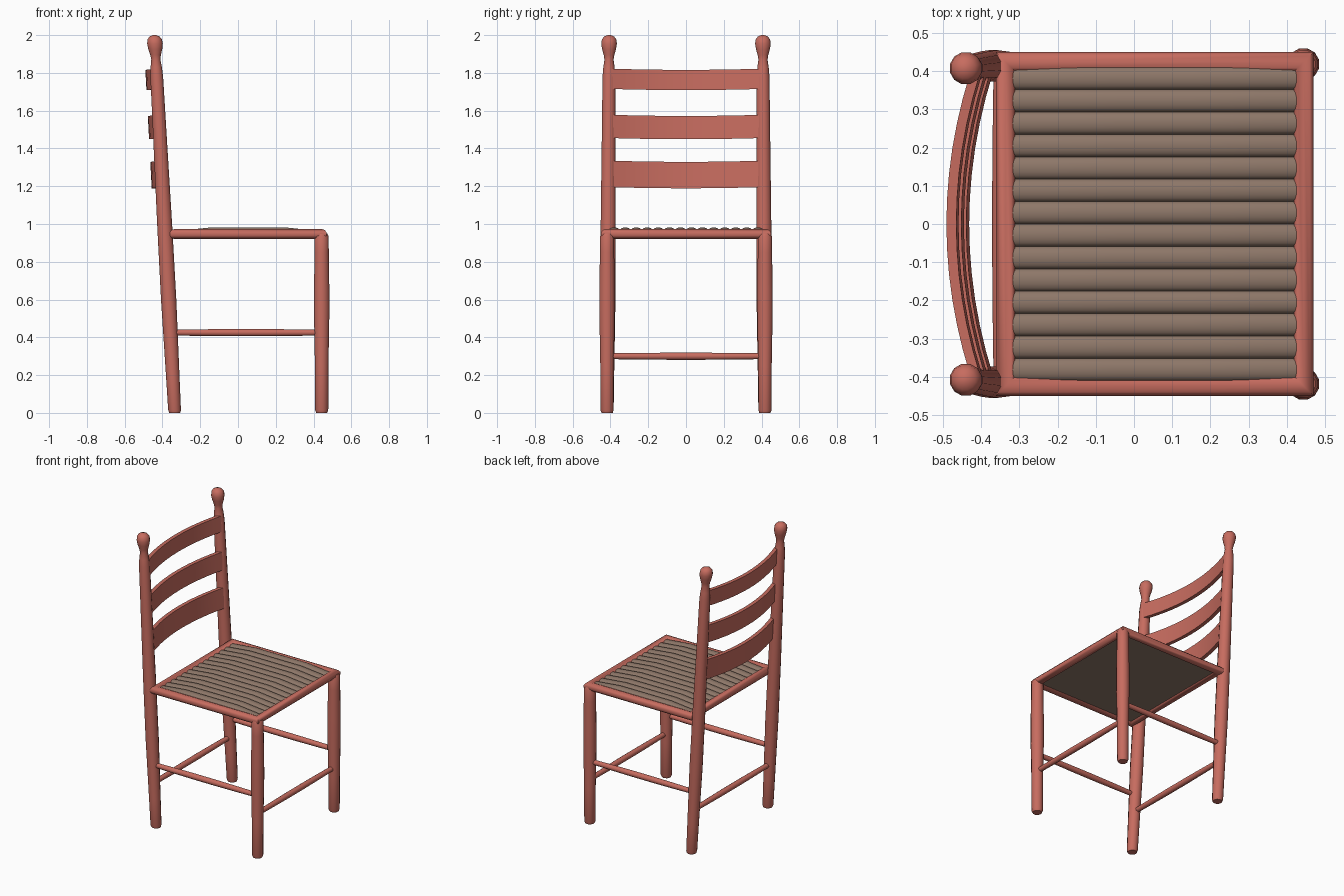
import bpy, bmesh
from math import sin, cos, pi
from mathutils import Vector

if "Cube" in bpy.data.objects:
    bpy.data.objects.remove(bpy.data.objects["Cube"], do_unlink=True)


def material(name, rgb):
    m = bpy.data.materials.new(name)
    m.use_nodes = True
    m.diffuse_color = (*rgb, 1)
    m.node_tree.nodes["Principled BSDF"].inputs["Base Color"].default_value = (*rgb, 1)
    return m


WOOD = material("red brown wood", (0.57, 0.15, 0.115))
RUSH = material("woven tan", (0.27, 0.185, 0.14))


def loft(name, rings, mat, loop=False, angle=40):
    """Skin a list of closed cross-sections; cap the ends unless looped."""
    bm = bmesh.new()
    rows = [[bm.verts.new(p) for p in ring] for ring in rings]
    n = len(rows[0])
    pairs = list(zip(rows, rows[1:]))
    if loop:
        pairs.append((rows[-1], rows[0]))
    else:
        bm.faces.new(rows[0])
        bm.faces.new(rows[-1])
    for a, b in pairs:
        for i in range(n):
            j = (i + 1) % n
            bm.faces.new((a[i], a[j], b[j], b[i]))
    bmesh.ops.recalc_face_normals(bm, faces=bm.faces)
    mesh = bpy.data.meshes.new(name)
    bm.to_mesh(mesh)
    bm.free()
    mesh.materials.append(mat)
    obj = bpy.data.objects.new(name, mesh)
    bpy.context.collection.objects.link(obj)
    bpy.ops.object.select_all(action="DESELECT")
    obj.select_set(True)
    bpy.context.view_layer.objects.active = obj
    bpy.ops.object.shade_smooth_by_angle(angle=angle * pi / 180)
    return obj


def turned(name, profile, axis, sides=12, angle=50):
    """Upright turned part: (radius, height) profile around a leaning axis."""
    rings = []
    for r, z in profile:
        x, y = axis(z)
        rings.append([(x + r * cos(2 * pi * (k + .5) / sides),
                       y + r * sin(2 * pi * (k + .5) / sides), z) for k in range(sides)])
    return loft(name, rings, WOOD, angle=angle)


def spindle(name, start, end, sides=10):
    """Thin stretcher, slightly fuller in the middle."""
    start, end = Vector(start), Vector(end)
    d = (end - start).normalized()
    up = Vector((0, 0, 1))
    side = d.cross(up)
    rings = []
    for t in (0, .2, .4, .6, .8, 1):
        r = .016 + .004 * sin(pi * t)
        c = start.lerp(end, t)
        rings.append([c + r * (cos(2 * pi * k / sides) * side + sin(2 * pi * k / sides) * up)
                      for k in range(sides)])
    return loft(name, rings, WOOD)


def post_x(z):
    return -.335 - .0535 * z


FRONT_X, LEG_Y = .443, .418
POST = [(.03, 0), (.035, .015), (.037, .2), (.042, .6), (.041, 1), (.037, 1.5), (.035, 1.78),
        (.031, 1.83), (.025, 1.87), (.029, 1.895), (.038, 1.925), (.043, 1.955),
        (.039, 1.978), (.027, 1.993), (.008, 2)]
LEG = [(.03, 0), (.036, .015), (.037, .25), (.0425, .55), (.042, .65), (.039, .85),
       (.038, .935), (.031, .95)]

# Legs and side stretchers, mirrored left and right
for word, s in (("left", 1), ("right", -1)):
    turned(f"back_post_{word}", POST, lambda z: (post_x(z), s * (.417 - .005 * z)))
    turned(f"front_leg_{word}", LEG, lambda z: (FRONT_X, s * LEG_Y))
    spindle(f"side_stretcher_{word}", (post_x(.42), s * LEG_Y, .425), (FRONT_X, s * LEG_Y, .425))

# Cross stretchers
spindle("front_stretcher", (FRONT_X, -LEG_Y, .3), (FRONT_X, LEG_Y, .3))
spindle("back_stretcher", (post_x(.3), -LEG_Y, .3), (post_x(.3), LEG_Y, .3))

# Mitred seat frame with a rounded section
CX, HX, HY, RAIL_Z, R = .054, .39, .424, .947, .0265
frame = []
for sx, sy in ((1, 1), (-1, 1), (-1, -1), (1, -1)):
    frame.append([(CX + sx * (HX + R * cos(a)), sy * (HY + R * cos(a)), RAIL_Z + R * sin(a))
                  for a in (2 * pi * (k + .5) / 10 for k in range(10))])
loft("seat_frame", frame, WOOD, loop=True)

# Woven seat: side-by-side rounded cords, crowned in the middle
CORDS, W = 14, .82
w = W / CORDS
for i in range(CORDS):
    yc = -W / 2 + w * (i + .5)
    rings = []
    for k in range(9):
        t = k / 8
        top = .945 + .02 * min(1, 4 * t, 4 * (1 - t))
        arc = [(CX + HX * (2 * t - 1), yc + w / 2 * cos(pi * j / 8), top + .017 * sin(pi * j / 8))
               for j in range(9)]
        x = arc[0][0]
        rings.append(arc + [(x, yc - w / 2, .935), (x, yc + w / 2, .935)])
    loft(f"seat_cord_{i + 1}", rings, RUSH, angle=60)

# Bowed back slats, leaning with the posts
for word, low, high in (("lower", 1.195, 1.335), ("middle", 1.455, 1.578), ("upper", 1.715, 1.822)):
    rings = []
    for k in range(13):
        u = 2 * k / 12 - 1
        bow = .017 - .062 * (1 - u * u)
        drop = .006 * (1 - u * u)
        rings.append([(post_x(z) + bow + o, .395 * u, z - drop)
                      for z, o in ((low, -.013), (low, .013), (high, .013), (high, -.013))])
    loft(f"{word}_back_slat", rings, WOOD, angle=30)
